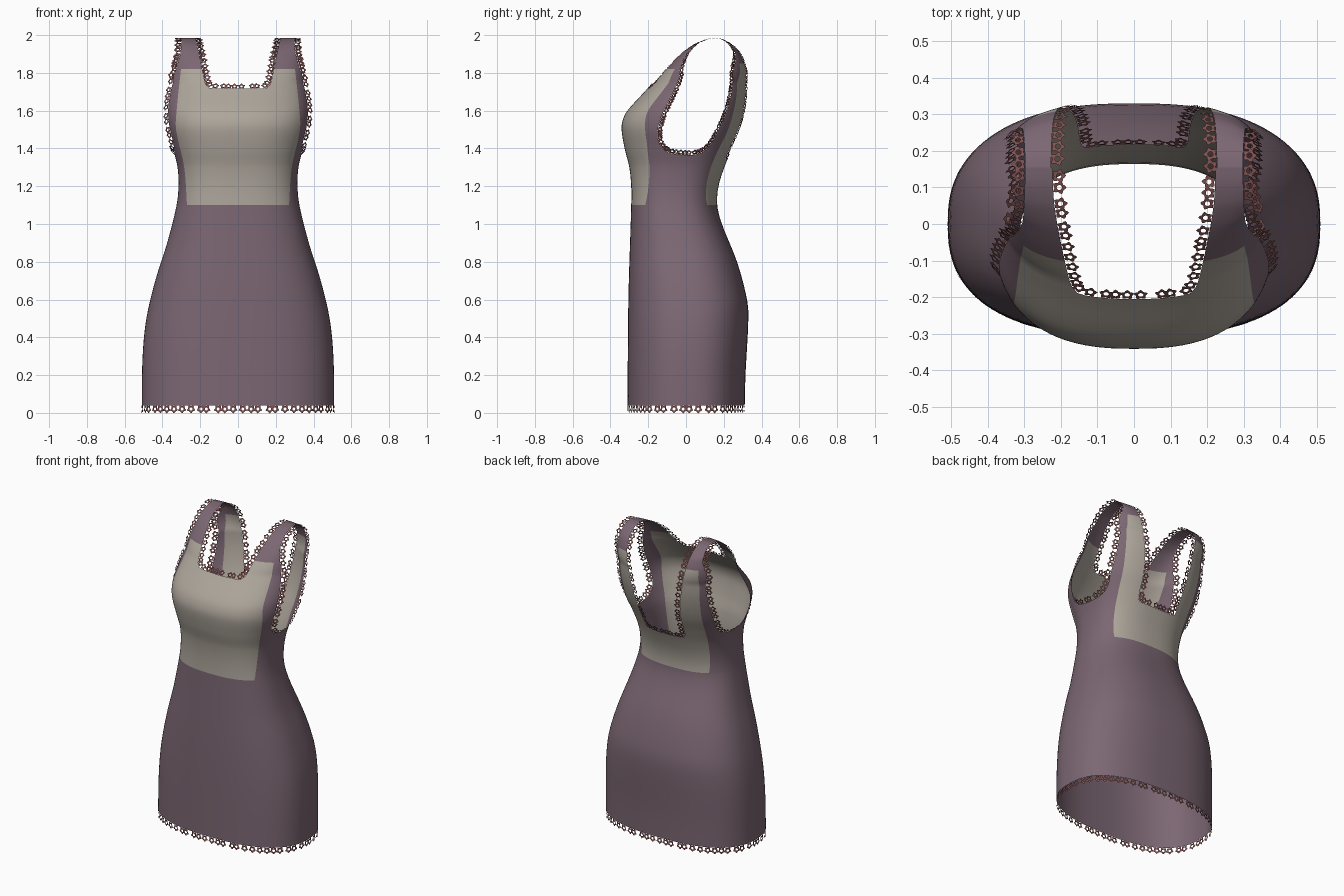
import bpy, bmesh, math
from mathutils import Vector

if "Cube" in bpy.data.objects:
    bpy.data.objects.remove(bpy.data.objects["Cube"])


def material(name, col):
    m = bpy.data.materials.new(name)
    m.diffuse_color = (*col, 1)
    m.use_nodes = True
    m.node_tree.nodes["Principled BSDF"].inputs["Base Color"].default_value = m.diffuse_color
    return m


PURPLE = material("mauve fabric", (0.20, 0.135, 0.17))
GREY = material("grey panel fabric", (0.42, 0.38, 0.33))
RED = material("red lace", (0.23, 0.085, 0.085))

# Silhouette tables read as (z, value): half width, front y, back y, section squareness
WIDTH = [(0, .51), (.3, .505), (.5, .485), (.7, .438), (.9, .375), (1.1, .325), (1.2, .315), (1.3, .32),
         (1.4, .345), (1.5, .375), (1.6, .385), (1.7, .378), (1.8, .362), (1.9, .345), (1.985, .34)]
FRONT = [(0, -.31), (.6, -.305), (1.1, -.29), (1.2, -.29), (1.3, -.30), (1.4, -.325), (1.5, -.341), (1.55, -.335),
         (1.6, -.31), (1.7, -.22), (1.8, -.13), (1.9, -.03), (1.95, .04), (1.97, .085), (1.98, .12), (1.985, .155)]
BACK = [(0, .31), (.2, .315), (.5, .33), (.6, .323), (.8, .27), (1, .19), (1.1, .165), (1.2, .172), (1.3, .203),
        (1.4, .245), (1.5, .29), (1.6, .32), (1.7, .335), (1.8, .333), (1.9, .295), (1.95, .245),
        (1.97, .212), (1.98, .187), (1.985, .155)]
POWER = [(0, 2.5), (1.75, 2.5), (1.9, 4), (1.985, 6)]
STRAP = [(1.6, .6), (1.7, .45), (1.8, .335), (1.9, .305), (1.985, .298)]
PANEL = [(1.1, .27), (1.3, .285), (1.5, .328), (1.6, .325), (1.82, .302)]
BACK_PANEL = [(1.1, .245), (1.3, .255), (1.6, .28), (1.85, .29)]


def curve(tab, z, smooth=True):
    """Hermite (or linear) lookup in a (z, value) table."""
    z = min(max(z, tab[0][0]), tab[-1][0])
    k = next(i for i in range(len(tab) - 1) if z <= tab[i + 1][0])

    def slope(i):
        a, b = tab[max(i - 1, 0)], tab[min(i + 1, len(tab) - 1)]
        return (b[1] - a[1]) / (b[0] - a[0])
    (z0, v0), (z1, v1) = tab[k], tab[k + 1]
    h = z1 - z0
    t = (z - z0) / h
    if not smooth:
        return v0 + (v1 - v0) * t
    return ((2*t**3 - 3*t*t + 1) * v0 + (t**3 - 2*t*t + t) * h * slope(k)
            + (3*t*t - 2*t**3) * v1 + (t**3 - t*t) * h * slope(k + 1))


def rounded(pts, passes=2):
    for _ in range(passes):
        new = []
        for a, b in zip(pts, pts[1:] + pts[:1]):
            new += [(.75*a[0] + .25*b[0], .75*a[1] + .25*b[1]), (.25*a[0] + .75*b[0], .25*a[1] + .75*b[1])]
        pts = new
    return pts


def signed(poly, x, y):
    """Distance to a closed outline, positive outside."""
    best, inside = 9.0, False
    for (ax, ay), (bx, by) in zip(poly, poly[1:] + poly[:1]):
        dx, dy = bx - ax, by - ay
        t = min(1, max(0, ((x - ax)*dx + (y - ay)*dy) / (dx*dx + dy*dy)))
        best = min(best, math.hypot(x - ax - t*dx, y - ay - t*dy))
        if (ay > y) != (by > y) and x < ax + (y - ay) / dy * dx:
            inside = not inside
    return -best if inside else best


NECK_FRONT = rounded([(-1, 1.715), (.13, 1.715), (.17, 1.725), (.185, 1.8), (.205, 1.9), (.228, 2), (.24, 2.2), (-1, 2.2)])
NECK_BACK = rounded([(-1, 1.335), (.11, 1.335), (.147, 1.35), (.152, 1.5), (.185, 1.7), (.205, 1.8), (.22, 1.9),
                     (.228, 2), (.24, 2.2), (-1, 2.2)])
ARMHOLE = rounded([(-.04, 1.365), (-.12, 1.385), (-.158, 1.46), (-.135, 1.57), (-.075, 1.68), (-.04, 1.76),
                   (-.02, 1.84), (.01, 1.91), (.08, 1.96), (.18, 1.96), (.235, 1.91), (.252, 1.82),
                   (.246, 1.72), (.22, 1.6), (.17, 1.49), (.12, 1.40), (.06, 1.365)])


def mid(z):
    return (curve(FRONT, z) + curve(BACK, z)) / 2


def is_front(p):
    return p.y < mid(p.z)


def neck(p):
    if p.z < 1.25 or abs(p.x) > .3:
        return 1.0
    return signed(NECK_FRONT if is_front(p) else NECK_BACK, abs(p.x), p.z)


def arm(p):
    if p.z < 1.25 or abs(p.x) < .12:
        return 1.0
    d = signed(ARMHOLE, p.y, p.z)
    return min(d, curve(STRAP, p.z, False) - abs(p.x)) if p.z > 1.6 else d


def split(polys, f):
    """Cut polygons along f = 0; returns the (f > 0, f < 0) parts."""
    cache, pos, neg = {}, [], []

    def val(p):
        k = p.to_tuple(6)
        if k not in cache:
            cache[k] = f(p)
        return cache[k]
    for poly in polys:
        v = [val(p) for p in poly]
        if min(v) >= 0:
            pos.append(poly)
        elif max(v) <= 0:
            neg.append(poly)
        else:
            a, b = [], []
            for i, p in enumerate(poly):
                j = (i + 1) % len(poly)
                (a if v[i] >= 0 else b).append(p)
                if (v[i] >= 0) != (v[j] >= 0):
                    c = p.lerp(poly[j], v[i] / (v[i] - v[j]))
                    a.append(c)
                    b.append(c)
            pos.append(a)
            neg.append(b)
    return pos, neg


# Dress shell: stacked rounded sections closing into the shoulder line
zs = ([.04 + 1.26*i/30 for i in range(30)] + [1.3 + .6*i/40 for i in range(40)]
      + [1.9 + .085*math.sin(math.pi/2*i/14) for i in range(15)])
N = 112
rings = []
for z in zs:
    a, yf, yb, e = curve(WIDTH, z), curve(FRONT, z), curve(BACK, z), 2 / curve(POWER, z, False)
    ring = []
    for i in range(N):
        c, s = math.cos(2*math.pi*i/N), math.sin(2*math.pi*i/N)
        c, s = (0 if abs(q) < 1e-9 else math.copysign(abs(q)**e, q) for q in (c, s))
        ring.append(Vector((a*c, (yf + yb)/2 + (yb - yf)/2*s, z)))
    rings.append(ring)
quads = [[r[i], r[(i+1) % N], q[(i+1) % N], q[i]] for r, q in zip(rings, rings[1:]) for i in range(N)]

# Neckline and armhole openings, then the grey bodice panels
cloth = split(split(quads, neck)[0], arm)[0]
centre = lambda poly: sum(poly, Vector()) / len(poly)
mauve, grey = [], []
for front, top, tab in ((True, 1.82, PANEL), (False, 1.85, BACK_PANEL)):
    half = [p for p in cloth if is_front(centre(p)) == front]
    upper, low = split(half, lambda p: p.z - 1.1)
    high, band = split(upper, lambda p: p.z - top)
    side, panel = split(band, lambda p: abs(p.x) - curve(tab, p.z))
    mauve += low + high + side
    grey += panel

bm = bmesh.new()
for index, group in enumerate((mauve, grey)):
    for poly in group:
        face = bm.faces.new([bm.verts.new(p) for p in poly])
        face.material_index, face.smooth = index, True
bmesh.ops.remove_doubles(bm, verts=bm.verts, dist=.0008)
bmesh.ops.recalc_face_normals(bm, faces=bm.faces)
bm.normal_update()


def add_object(name, bm, mats):
    me = bpy.data.meshes.new(name)
    bm.to_mesh(me)
    for m in mats:
        me.materials.append(m)
    ob = bpy.data.objects.new(name, me)
    bpy.context.collection.objects.link(ob)


# Follow each open edge of the cloth
todo = {e for e in bm.edges if len(e.link_faces) == 1}
loops = []
while todo:
    e = todo.pop()
    path, v = [], e.verts[0]
    while e:
        w = e.other_vert(v)
        f, m = e.link_faces[0], (v.co + w.co) / 2
        t = (w.co - v.co).normalized()
        b = t.cross((v.normal + w.normal).normalized())
        if b.dot(f.calc_center_median() - m) > 0:
            b = -b
        path.append((m, b, (w.co - v.co).length))
        v = w
        e = next((x for x in v.link_edges if x in todo), None)
        todo.discard(e)
    if sum(s[2] for s in path) > .5:
        loops.append(path)


# Lace: a chain of small open flowers along every edge
lace = bmesh.new()
for path in loops:
    total = sum(s[2] for s in path)
    hem = max(s[0].z for s in path) < .1
    armhole = min(abs(s[0].x) for s in path) > .1
    R = .023 if hem else .02
    count = round(total / (R * 1.95))
    pts, run, k = [], 0, 0
    for m, b, l in path:
        run += l
        while k < count and run >= (k + .5) * total / count:
            pts.append((m, b))
            k += 1
    for i, (m, b) in enumerate(pts):
        t = (pts[(i+1) % len(pts)][0] - pts[i-1][0]).normalized()
        b = pts[i-1][1] + b + pts[(i+1) % len(pts)][1]
        b.normalize()
        if armhole:                      # armhole lace flares sideways
            b = b + Vector((math.copysign(.6, m.x), 0, 0))
        b = (b - t * b.dot(t)).normalized()
        c = m + b * (R * .85)
        inner, outer = [], []
        for j in range(20):
            q = 2*math.pi*j/20
            d = b*math.cos(q) + t*math.sin(q)
            inner.append(lace.verts.new(c + d*R*.36))
            outer.append(lace.verts.new(c + d*R*(.83 + .17*math.cos(5*q))))
        for j in range(20):
            n = (j + 1) % 20
            lace.faces.new((inner[j], outer[j], outer[n], inner[n]))

add_object("dress", bm, (PURPLE, GREY))
add_object("lace_trim", lace, (RED,))
